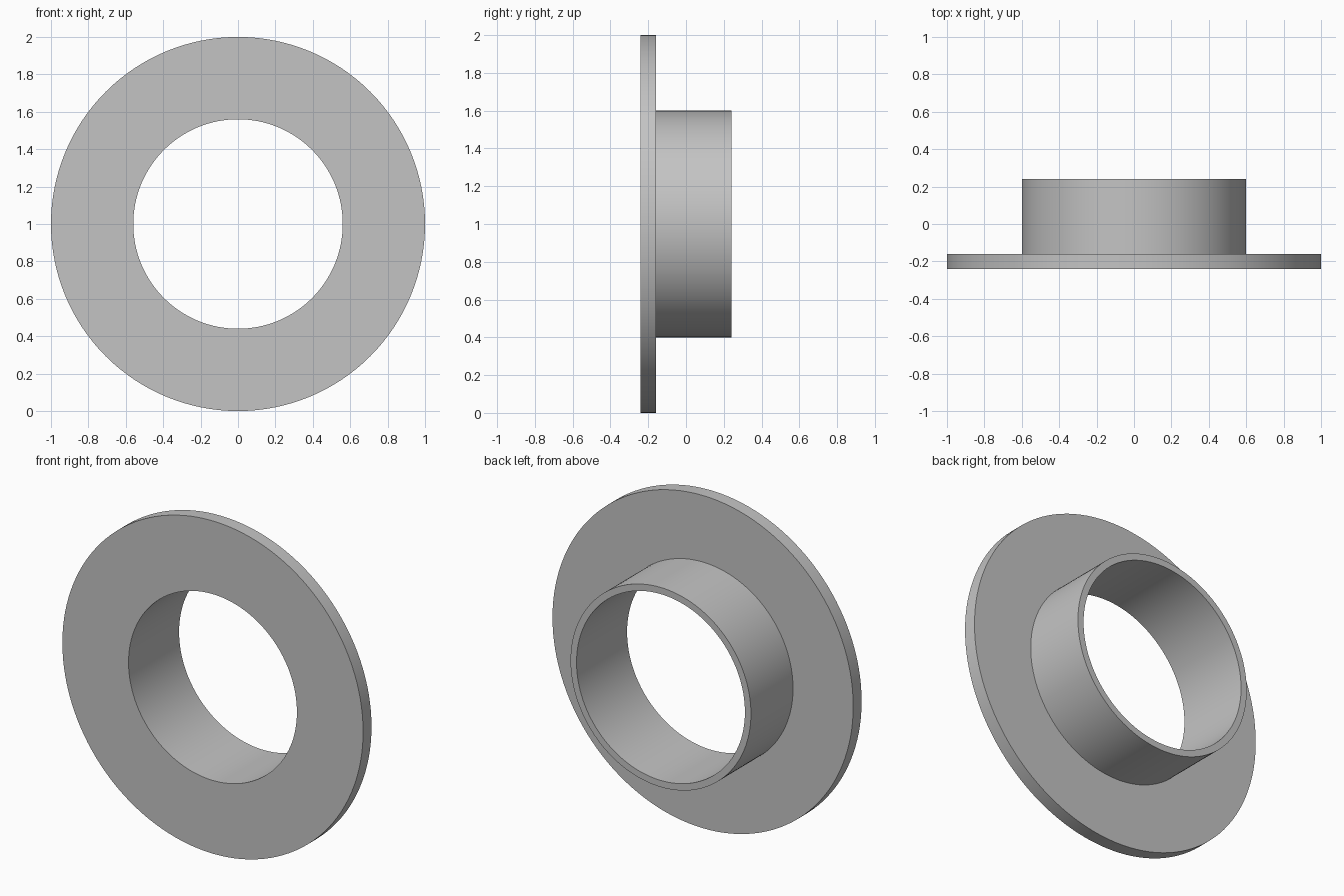
import bpy, bmesh, math
from mathutils import Vector

cube = bpy.data.objects.get("Cube")
if cube:
    bpy.data.objects.remove(cube, do_unlink=True)

# Plain grey material
grey = bpy.data.materials.new("plain_grey")
grey.use_nodes = True
colour = (0.55, 0.55, 0.55, 1)
grey.diffuse_color = colour
grey.node_tree.nodes["Principled BSDF"].inputs["Base Color"].default_value = colour

# Main dimensions
BORE, SLEEVE, RIM = 0.56, 0.6, 1.0
FRONT, STEP, BACK = -0.24, -0.16, 0.24
SEGMENTS = 128


def revolve(name, profile):
    """Spin a closed (radius, y) profile about the y axis, centred at z = 1."""
    bm = bmesh.new()
    verts = [bm.verts.new((r, y, 1)) for r, y in profile]
    edges = [bm.edges.new((verts[i - 1], verts[i])) for i in range(len(verts))]
    bmesh.ops.spin(bm, geom=verts + edges, cent=Vector((0, 0, 1)),
                   axis=Vector((0, 1, 0)), angle=math.tau, steps=SEGMENTS)
    bmesh.ops.remove_doubles(bm, verts=bm.verts[:], dist=1e-4)
    bmesh.ops.recalc_face_normals(bm, faces=bm.faces[:])
    mesh = bpy.data.meshes.new(name)
    bm.to_mesh(mesh)
    bm.free()
    mesh.materials.append(grey)
    obj = bpy.data.objects.new(name, mesh)
    bpy.context.collection.objects.link(obj)
    bpy.ops.object.select_all(action='DESELECT')
    obj.select_set(True)
    bpy.context.view_layer.objects.active = obj
    bpy.ops.object.shade_smooth_by_angle(angle=math.radians(30))
    return obj


# Wide flat disc at the front with a thin sleeve behind it, in one piece
revolve("flanged_sleeve", [
    (BORE, FRONT), (RIM, FRONT), (RIM, STEP),
    (SLEEVE, STEP), (SLEEVE, BACK), (BORE, BACK),
])
